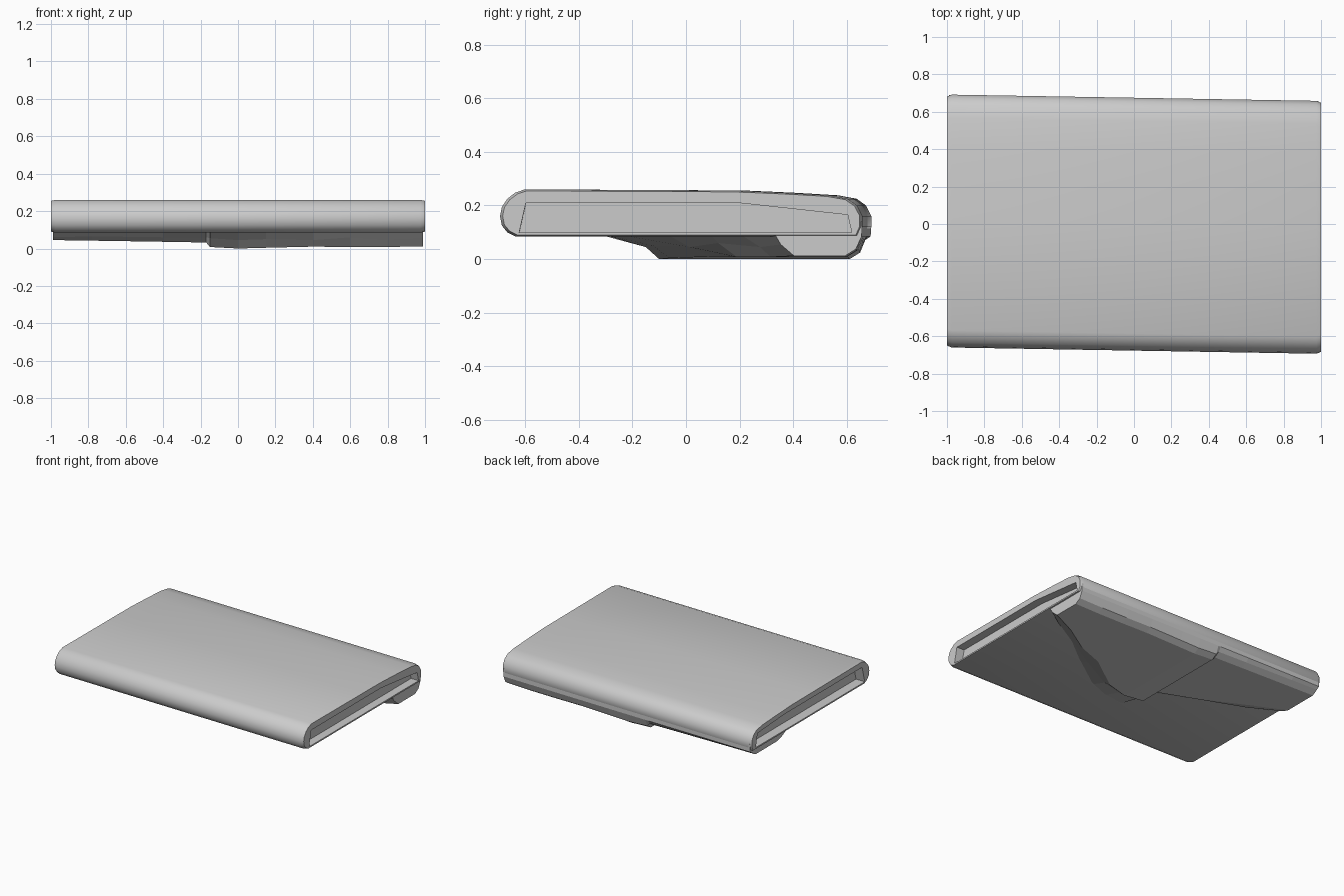
import bpy, bmesh

if "Cube" in bpy.data.objects:
    bpy.data.objects.remove(bpy.data.objects["Cube"])


def shear(x, y):
    # the long edges run very slightly askew
    return y - 0.017 * x


def loft(name, sections):
    """Skin a list of (x, [(y, z), ...]) closed sections and cap both ends."""
    bm = bmesh.new()
    rings = [[bm.verts.new((x, shear(x, y), z)) for y, z in pts] for x, pts in sections]
    for a, b in zip(rings, rings[1:]):
        n = len(a)
        for i in range(n):
            bm.faces.new((a[i], a[(i + 1) % n], b[(i + 1) % n], b[i]))
    bm.faces.new(rings[0])
    bm.faces.new(rings[-1])
    bmesh.ops.recalc_face_normals(bm, faces=bm.faces)
    mesh = bpy.data.meshes.new(name)
    bm.to_mesh(mesh)
    bm.free()
    obj = bpy.data.objects.new(name, mesh)
    bpy.context.collection.objects.link(obj)
    return obj


# Flat slab body: rounded front edge, back edge sloping down
profile = [(-0.62, 0.085), (-0.65, 0.1), (-0.67, 0.125), (-0.677, 0.16), (-0.67, 0.195),
           (-0.65, 0.225), (-0.62, 0.248), (-0.585, 0.26), (0.0, 0.257), (0.2, 0.256),
           (0.4, 0.247), (0.55, 0.238), (0.62, 0.225), (0.655, 0.2), (0.675, 0.16),
           (0.675, 0.12), (0.66, 0.085)]


def shrunk(s, t):
    return [(y * s, 0.17 + (z - 0.17) * t) for y, z in profile]


body = loft("slab_body", [(-1, shrunk(0.985, 0.94)), (-0.975, profile),
                          (0.975, profile), (1, shrunk(0.985, 0.94))])

# Recessed openings in the two ends
openings = {
    "left": (-1.05, -0.93, [(-0.615, 0.1), (-0.585, 0.215), (0.3, 0.215),
                            (0.6, 0.195), (0.62, 0.1)]),
    "right": (0.94, 1.05, [(-0.605, 0.1), (-0.58, 0.21), (0.21, 0.21),
                           (0.62, 0.165), (0.635, 0.1)]),
}
for side, (x0, x1, pts) in openings.items():
    cutter = loft(side + "_opening_cutter", [(x0, pts), (x1, pts)])
    cutter.hide_render = True
    cutter.hide_set(True)
    mod = body.modifiers.new(side + "_opening", "BOOLEAN")
    mod.operation = "DIFFERENCE"
    mod.solver = "EXACT"
    mod.object = cutter

# Faceted wedge below: V-shaped in plan, with a lower foot in the middle
# station: x, front y at slab, front y half way, front y at bottom, z half way, z bottom
stations = [
    (-0.99, 0.25, 0.31, 0.36, 0.06, 0.045),
    (-0.78, 0.17, 0.19, 0.27, 0.065, 0.042),
    (-0.40, 0.00, 0.06, 0.10, 0.06, 0.036),
    (-0.17, -0.10, -0.03, 0.02, 0.06, 0.032),
    (-0.15, -0.32, -0.16, -0.09, 0.055, 0.008),
    (0.00, -0.30, -0.15, -0.10, 0.045, 0.0),
    (0.15, -0.24, -0.12, -0.06, 0.05, 0.004),
    (0.40, -0.06, 0.02, 0.12, 0.045, 0.01),
    (0.60, 0.10, 0.13, 0.20, 0.06, 0.008),
    (0.80, 0.22, 0.29, 0.33, 0.045, 0.008),
    (0.99, 0.35, 0.37, 0.42, 0.055, 0.012),
]
sections = []
for x, y0, y1, y2, zm, zb in stations:
    sections.append((x, [(y0, 0.09), (y1, zm), (y2, zb), (0.61, zb), (0.65, zb + 0.025),
                         (0.672, 0.085), (0.673, 0.14), (0.655, 0.14), (0.645, 0.09)]))
wedge = loft("underside_wedge", sections)

# Smooth the rounded slab, keep the wedge faceted
bpy.ops.object.select_all(action="DESELECT")
body.select_set(True)
bpy.context.view_layer.objects.active = body
for mod in list(body.modifiers):
    bpy.ops.object.modifier_apply(modifier=mod.name)
bpy.ops.object.shade_smooth_by_angle(angle=0.6)
